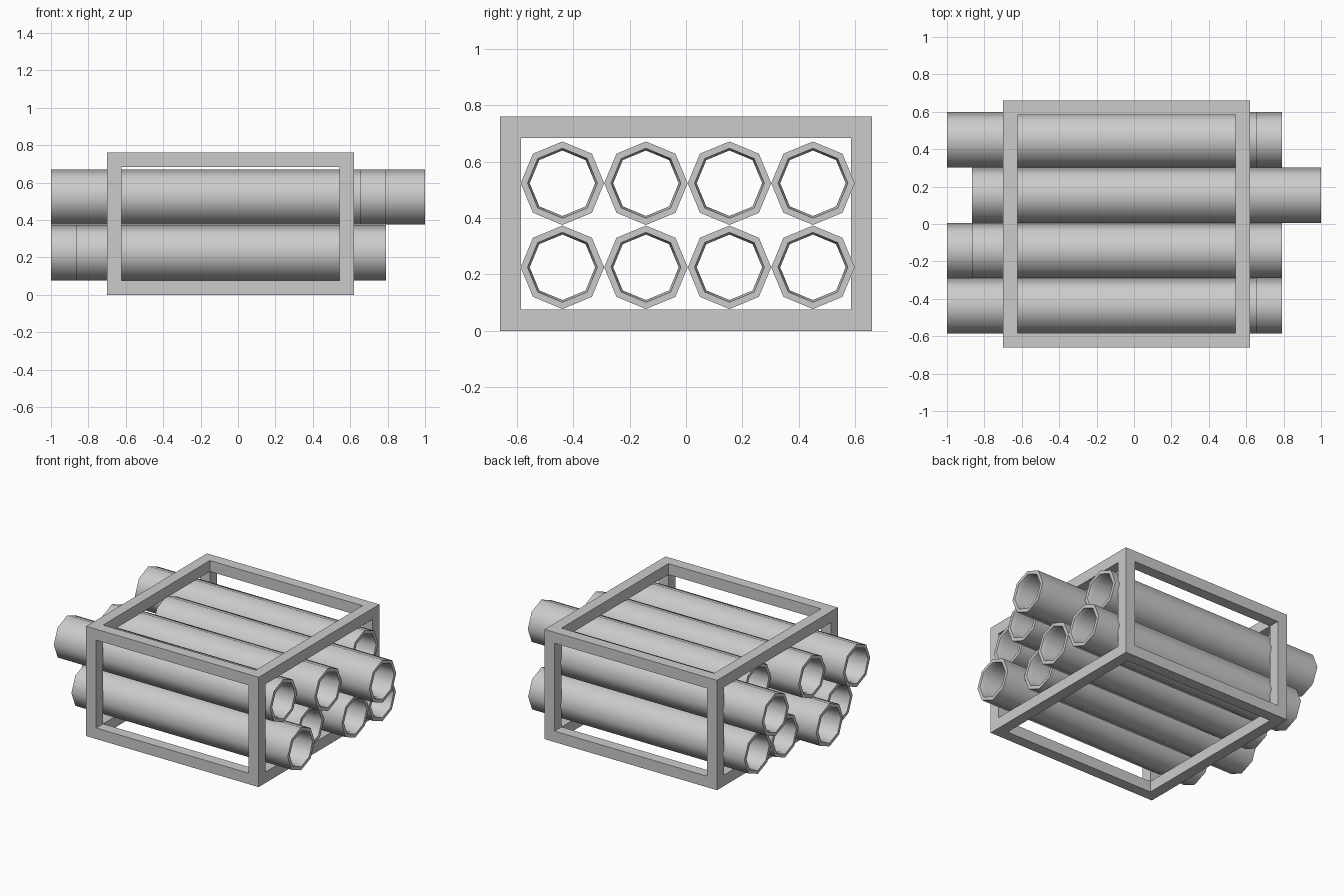
import bpy, bmesh, math
from mathutils import Vector

cube = bpy.data.objects.get("Cube")
if cube:
    bpy.data.objects.remove(cube, do_unlink=True)

steel = bpy.data.materials.new("grey_steel")
steel.use_nodes = True
GREY = (0.6, 0.6, 0.6, 1)
steel.diffuse_color = GREY
steel.node_tree.nodes["Principled BSDF"].inputs["Base Color"].default_value = GREY


def finish(bm, name):
    bmesh.ops.recalc_face_normals(bm, faces=bm.faces)
    mesh = bpy.data.meshes.new(name)
    bm.to_mesh(mesh)
    bm.free()
    mesh.materials.append(steel)
    obj = bpy.data.objects.new(name, mesh)
    bpy.context.collection.objects.link(obj)
    return obj


# Rack: twelve square bars along the edges of a box
LOW, HIGH, BAR = Vector((-0.70, -0.66, 0)), Vector((0.62, 0.66, 0.76)), 0.076
bm = bmesh.new()
for axis in range(3):
    u, v = [a for a in range(3) if a != axis]
    for su in (0, 1):
        for sv in (0, 1):
            size, centre = Vector((BAR,) * 3), (LOW + HIGH) / 2
            # Uprights run full height, the others fit between corners
            size[axis] = HIGH[axis] - LOW[axis] - (0 if axis == 2 else 2 * BAR)
            for a, s in ((u, su), (v, sv)):
                centre[a] = HIGH[a] - BAR / 2 if s else LOW[a] + BAR / 2
            made = bmesh.ops.create_cube(bm, size=1)["verts"]
            bmesh.ops.scale(bm, vec=size, verts=made)
            bmesh.ops.translate(bm, vec=centre, verts=made)
finish(bm, "rack_frame")

# Pipes: eight-sided hollow tubes with a slightly narrower bore past each mouth
SIDES, LENGTH, OUTER, MOUTH, BORE, LIP = 8, 1.655, 0.148, 0.124, 0.116, 0.03


def pipe(name, start, y, z):
    end = start + LENGTH
    loop = [(start, OUTER), (end, OUTER), (end, MOUTH), (end - LIP, BORE),
            (start + LIP, BORE), (start, MOUTH)]
    bm = bmesh.new()
    rings = []
    for x, r in loop:
        angles = [math.tau * i / SIDES for i in range(SIDES)]
        rings.append([bm.verts.new((x, y + r * math.cos(a), z + r * math.sin(a)))
                      for a in angles])
    for a, b in zip(rings, rings[1:] + rings[:1]):
        for i in range(SIDES):
            j = (i + 1) % SIDES
            bm.faces.new((a[i], a[j], b[j], b[i]))
    obj = finish(bm, name)
    bpy.ops.object.select_all(action="DESELECT")
    obj.select_set(True)
    bpy.context.view_layer.objects.active = obj
    bpy.ops.object.shade_smooth_by_angle(angle=math.radians(50))


BACK, MID, FORWARD = -1.0, -0.865, -0.655
rows = {"lower": (0.225, (MID, BACK, MID, MID)),
        "upper": (0.523, (BACK, MID, FORWARD, BACK))}
for row, (z, starts) in rows.items():
    for i, start in enumerate(starts):
        pipe(f"{row}_pipe_{i + 1}", start, -0.438 + i * 0.296, z)
